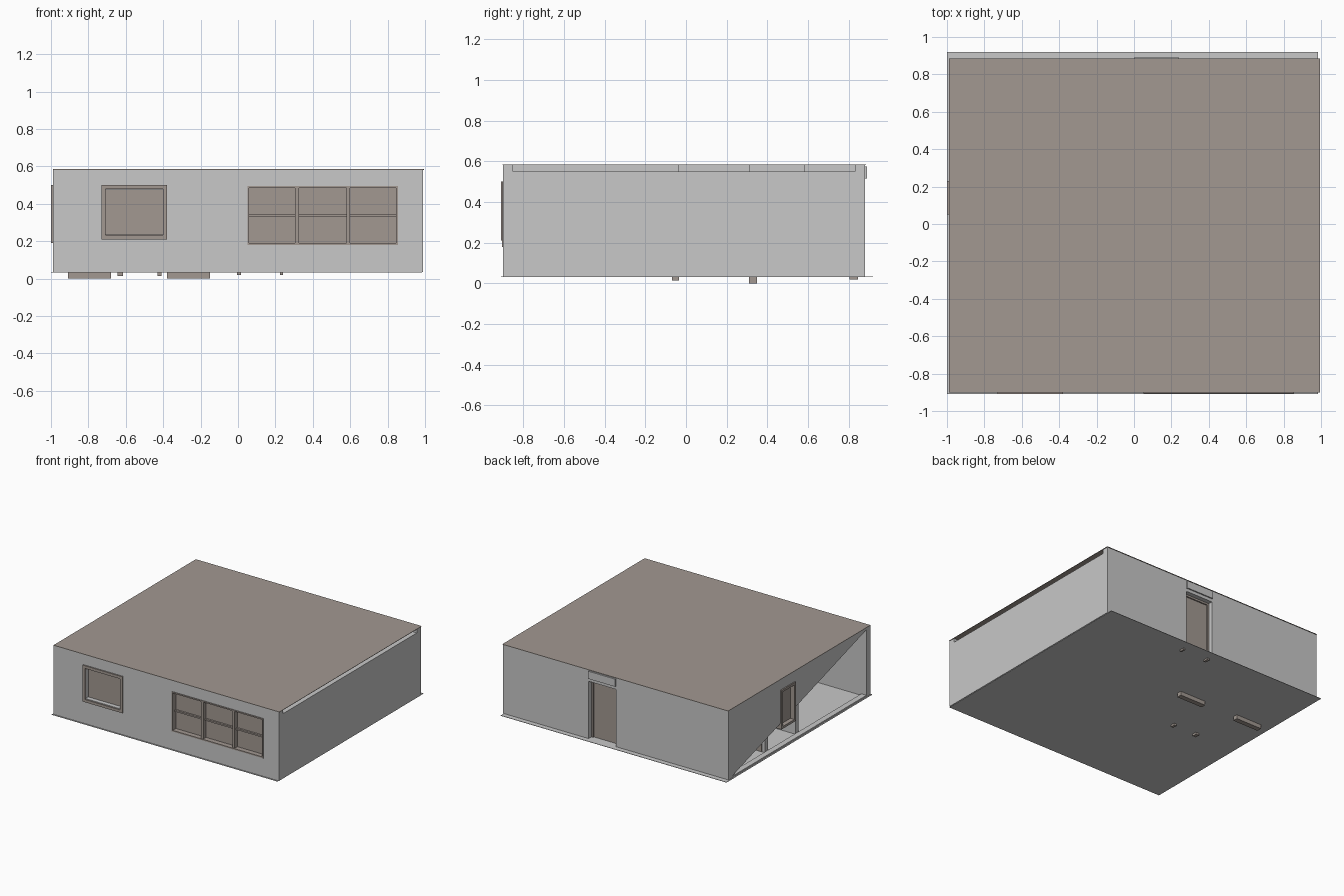
import bpy, bmesh

if "Cube" in bpy.data.objects:
    bpy.data.objects.remove(bpy.data.objects["Cube"])

def mat(name, c):
    m = bpy.data.materials.new(name)
    m.diffuse_color = (*c, 1)
    m.use_nodes = True
    m.node_tree.nodes["Principled BSDF"].inputs["Base Color"].default_value = m.diffuse_color
    return m

GREY = mat("wall_grey", (0.58, 0.58, 0.58))
BROWN = mat("warm_taupe", (0.36, 0.315, 0.285))
F, R = 0.035, 0.585          # floor and roof heights
DOOR_TOP = 0.49

def obj(name, bm, m):
    bmesh.ops.recalc_face_normals(bm, faces=bm.faces)
    me = bpy.data.meshes.new(name)
    bm.to_mesh(me)
    bm.free()
    me.materials.append(m)
    o = bpy.data.objects.new(name, me)
    bpy.context.collection.objects.link(o)
    return o

def boxes(name, m, *bs):
    """One object from boxes given as (x0, x1, y0, y1, z0, z1)."""
    bm = bmesh.new()
    for x0, x1, y0, y1, z0, z1 in bs:
        g = bmesh.ops.create_cube(bm, size=1)["verts"]
        for v in g:
            v.co = (x0 if v.co.x < 0 else x1,
                    y0 if v.co.y < 0 else y1,
                    z0 if v.co.z < 0 else z1)
    return obj(name, bm, m)

def wall_x(name, x0, x1, y0, y1, holes=(), top=R):
    """Wall running along x with rectangular holes (x0, x1, z0, z1)."""
    bs, x = [], x0
    for h0, h1, z0, z1 in holes:
        bs.append((x, h0, y0, y1, F, top))
        if z0 > F:
            bs.append((h0, h1, y0, y1, F, z0))
        bs.append((h0, h1, y0, y1, z1, top))
        x = h1
    bs.append((x, x1, y0, y1, F, top))
    boxes(name, GREY, *bs)

def prisms(name, m, x0, x1, polys):
    """Extrude (y, z) outlines along x."""
    bm = bmesh.new()
    for p in polys:
        f = bm.faces.new([bm.verts.new((x0, y, z)) for y, z in p])
        g = bmesh.ops.extrude_face_region(bm, geom=[f])["geom"]
        for v in g:
            if isinstance(v, bmesh.types.BMVert):
                v.co.x = x1
    obj(name, bm, m)

# Floor and roof sheets
boxes("floor_slab", GREY, (-1, 0.985, -0.91, 0.92, F - 0.003, F))
boxes("roof_sheet", BROWN, (-0.99, 0.995, -0.902, 0.885, R - 0.003, R))

# Outer walls; the right one stops below the roof
T = R - 0.003
wall_x("front_wall", -0.99, 0.99, -0.9, -0.85,
       [(-0.71, -0.4, 0.235, 0.475), (0.05, 0.855, 0.18, 0.495)], T)
wall_x("back_wall", -0.99, 0.99, 0.83, 0.88, [(0, 0.24, F, DOOR_TOP)], T)
boxes("right_wall", GREY, (0.94, 0.99, -0.9, 0.88, F, 0.55))

# Left wall: upper triangle around the window, open below the diagonal
def diag(y):
    return F + (T - F) * (0.88 - y) / 1.78
prisms("left_wall", GREY, -0.99, -0.945, [
    [(0.88, F), (0.88, T), (0.23, T), (0.23, diag(0.23))],
    [(0.23, 0.5), (0.23, T), (0.05, T), (0.05, 0.5)],
    [(0.05, diag(0.05)), (0.05, T), (-0.9, T)]])
boxes("left_wall_base", GREY, (-0.99, -0.945, -0.9, 0.88, F, F + 0.012))

# Partitions
wall_x("bedroom_partition", -0.94, -0.04, 0.312, 0.348,
       [(-0.91, -0.68, F, DOOR_TOP), (-0.38, -0.15, F, DOOR_TOP)], T)
wall_x("living_partition", -0.94, -0.03, -0.07, -0.035,
       [(-0.64, -0.41, F, DOOR_TOP)], T)
boxes("cross_partitions", GREY,
      (-0.075, -0.04, 0.33, 0.83, F, T), (-0.415, -0.38, 0.348, 0.83, F, T),
      (-0.065, -0.03, -0.85, -0.05, F, T), (0.27, 0.305, 0.58, 0.83, F, T))

# Front windows: frames, mullions, transoms and panes
def frame_x(name, x0, x1, z0, z1, y0, y1, w):
    boxes(name, BROWN, (x0, x0 + w, y0, y1, z0, z1), (x1 - w, x1, y0, y1, z0, z1),
          (x0 + w, x1 - w, y0, y1, z0, z0 + w), (x0 + w, x1 - w, y0, y1, z1 - w, z1))
frame_x("small_window_frame", -0.73, -0.38, 0.21, 0.5, -0.91, -0.895, 0.022)
boxes("small_window_pane", BROWN, (-0.71, -0.4, -0.865, -0.86, 0.235, 0.475))
frame_x("wide_window_frame", 0.05, 0.855, 0.18, 0.495, -0.905, -0.85, 0.01)
boxes("wide_window_bars", BROWN, *[(x, x + 0.02, -0.9, -0.85, 0.19, 0.485) for x in (0.305, 0.58)],
      (0.06, 0.845, -0.88, -0.86, 0.33, 0.342))
boxes("wide_window_pane", BROWN, (0.06, 0.845, -0.865, -0.86, 0.19, 0.485))

# Left window
boxes("left_window_frame", BROWN,
      (-1, -0.945, 0.05, 0.068, 0.19, 0.5), (-1, -0.945, 0.212, 0.23, 0.19, 0.5),
      (-1, -0.945, 0.068, 0.212, 0.19, 0.208), (-1, -0.945, 0.068, 0.212, 0.482, 0.5))
boxes("left_window_pane", BROWN, (-0.965, -0.96, 0.068, 0.212, 0.208, 0.482))

# Doors and jambs that reach below the floor
boxes("inner_doors", BROWN, (-0.91, -0.68, 0.31, 0.35, 0, DOOR_TOP),
      (-0.38, -0.15, 0.31, 0.35, 0, DOOR_TOP))
boxes("open_door_jambs", BROWN, (-0.645, -0.615, -0.07, -0.035, 0.015, DOOR_TOP),
      (-0.43, -0.41, -0.07, -0.035, 0.015, DOOR_TOP))
boxes("back_door", BROWN, (0.012, 0.228, 0.825, 0.835, F, DOOR_TOP - 0.01))
boxes("back_door_frame", BROWN, (-0.005, 0.015, 0.805, 0.845, 0.018, DOOR_TOP),
      (0.225, 0.24, 0.805, 0.845, 0.018, DOOR_TOP),
      (0.015, 0.225, 0.805, 0.845, DOOR_TOP - 0.015, DOOR_TOP))
boxes("back_door_lintel", GREY, (0, 0.24, 0.88, 0.89, 0.515, 0.575))
